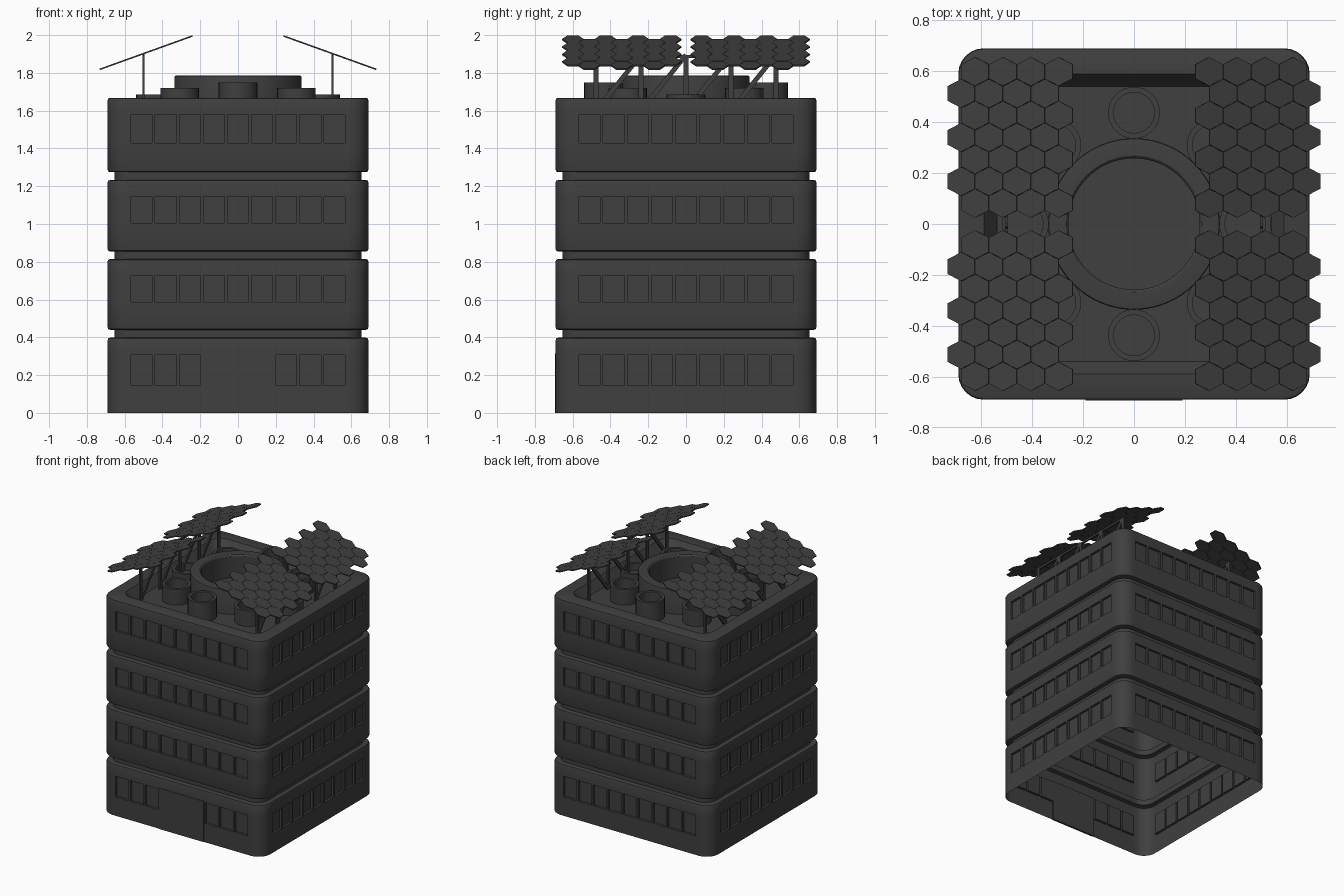
import bpy, bmesh, math
from mathutils import Vector

if "Cube" in bpy.data.objects:
    bpy.data.objects.remove(bpy.data.objects["Cube"])

H = 0.69            # half width of the tower
ROOF = 1.60         # sunken roof deck height

# Dark charcoal finish for every part
dark = bpy.data.materials.new("charcoal")
dark.diffuse_color = (0.05, 0.05, 0.05, 1)
dark.use_nodes = True
dark.node_tree.nodes["Principled BSDF"].inputs["Base Color"].default_value = dark.diffuse_color


def finish(bm, name, smooth=True):
    bmesh.ops.recalc_face_normals(bm, faces=bm.faces)
    me = bpy.data.meshes.new(name)
    bm.to_mesh(me)
    bm.free()
    me.materials.append(dark)
    ob = bpy.data.objects.new(name, me)
    bpy.context.collection.objects.link(ob)
    if smooth:
        bpy.ops.object.select_all(action='DESELECT')
        ob.select_set(True)
        bpy.context.view_layer.objects.active = ob
        bpy.ops.object.shade_smooth_by_angle(angle=math.radians(30))
    return ob


def add_bar(bm, a, b, wx, w):
    """Flat bar from a to b lying in a y-z plane: wx thick in x, w wide."""
    a, b = Vector(a), Vector(b)
    side = Vector((1, 0, 0)).cross((b - a).normalized()) * w / 2
    ex = Vector((wx / 2, 0, 0))
    rings = [[bm.verts.new(p + o) for o in (ex + side, ex - side, -ex - side, -ex + side)]
             for p in (a, b)]
    bm.faces.new(rings[0])
    bm.faces.new(rings[1])
    for i in range(4):
        j = (i + 1) % 4
        bm.faces.new((rings[0][i], rings[0][j], rings[1][j], rings[1][i]))


def lathe(name, profile, loc, n=48):
    """Revolve (radius, z) points and cap the last ring."""
    bm = bmesh.new()
    rings = [[bm.verts.new((loc[0] + r * math.cos(2 * math.pi * k / n),
                            loc[1] + r * math.sin(2 * math.pi * k / n), z))
              for k in range(n)] for r, z in profile]
    for lo, hi in zip(rings, rings[1:]):
        for k in range(n):
            j = (k + 1) % n
            bm.faces.new((lo[k], lo[j], hi[j], hi[k]))
    bm.faces.new(rings[-1])
    return finish(bm, name)


# Tower outline: each side carries the window edges, then a rounded corner
PITCH, WIN, RAD, ARC = 0.1275, 0.112, 0.1, 6
outline, window_at = [], {}
for side in range(4):
    c, s = [(1, 0), (0, 1), (-1, 0), (0, -1)][side]
    local = []
    for i in range(9):
        x = (i - 4) * PITCH
        window_at[len(outline) + len(local)] = (side, i)
        local += [(x - WIN / 2, -H), (x + WIN / 2, -H)]
    for k in range(ARC + 1):
        t = -math.pi / 2 + k * math.pi / 2 / ARC
        local.append((H - RAD + RAD * math.cos(t), -H + RAD + RAD * math.sin(t)))
    outline += [(x * c - y * s, x * s + y * c) for x, y in local]

# Levels: (half width, z, is this the sill of a window row)
floors = [(0.0, 0.398, 0.146, 0.306), (0.44, 0.814, 0.586, 0.728),
          (0.855, 1.233, 1.006, 1.146), (1.274, 1.668, 1.430, 1.580)]
B, NECK = 0.012, 0.655
levels = []
for f, (z0, z1, w0, w1) in enumerate(floors):
    if f:
        levels += [(NECK, z0, 0), (H - B, z0, 0), (H - 0.003, z0 + 0.004, 0)]
    levels += [(H, z0 + (B if f else 0), 0), (H, w0, 1), (H, w1, 0), (H, z1 - B, 0),
               (H - 0.003, z1 - 0.004, 0), (H - B, z1, 0)]
    if f < 3:
        levels.append((NECK, z1, 0))
levels += [(0.59, 1.668, 0), (0.54, ROOF, 0)]

# Tower shell, open at the bottom, with recessed windows
bm = bmesh.new()
rings = [[bm.verts.new((x * h / H, y * h / H, z)) for x, y in outline] for h, z, _ in levels]
panes = []
n = len(outline)
for li in range(len(levels) - 1):
    for k in range(n):
        j = (k + 1) % n
        face = bm.faces.new((rings[li][k], rings[li][j], rings[li + 1][j], rings[li + 1][k]))
        if levels[li][2] and k in window_at:
            side, i = window_at[k]
            if not (levels[li][1] < 0.4 and side == 0 and 3 <= i <= 5):
                panes.append(face)
bm.faces.new(rings[-1])
bm.normal_update()
out = bmesh.ops.extrude_discrete_faces(bm, faces=panes)
for face in out['faces']:
    shift = face.normal * -0.018
    for v in face.verts:
        v.co += shift
finish(bm, "tower_shell")

# Entrance door slab
bm = bmesh.new()
add_bar(bm, (0, -0.686, 0), (0, -0.686, 0.315), 0.38, 0.016)
finish(bm, "entrance_door", False)

# Big central roof ring and the eight vents around it
lathe("roof_ring", [(0.337, ROOF), (0.337, 1.776), (0.334, 1.784), (0.325, 1.786), (0.268, 1.786),
                    (0.263, 1.783), (0.258, 1.775), (0.258, ROOF + 0.01)], (0, 0), 64)
for k in range(8):
    a = k * math.pi / 4
    top = 1.72 if k % 2 else (1.685 if k % 4 == 0 else 1.75)
    lathe("roof_vent", [(0.102, ROOF), (0.102, top), (0.08, top), (0.08, ROOF + 0.03)],
          (0.437 * math.cos(a), 0.437 * math.sin(a)), 32)

# Truss stands for the solar panels
TOP = 1.895
for s in (-1, 1):
    x = 0.5 * s
    ys = [-0.476, -0.238, 0, 0.238, 0.476]
    bm = bmesh.new()
    for y in ys:
        add_bar(bm, (x, y, ROOF), (x, y, TOP), 0.012, 0.025)
    for y0, y1 in zip(ys, ys[1:]):
        add_bar(bm, (x, y0, ROOF), (x, y1, TOP), 0.012, 0.025)
    add_bar(bm, (x, ys[0], TOP - 0.008), (x, ys[-1], TOP - 0.008), 0.012, 0.014)
    finish(bm, "panel_stand", False)

# Four tilted solar panels made of hexagonal cells
W, R, TILT = 0.1163, 0.0575, math.radians(19.8)
for s in (-1, 1):
    u = Vector((-s * math.cos(TILT), 0, math.sin(TILT)))
    nrm = Vector((s * math.sin(TILT), 0, math.cos(TILT)))
    for t in (-1, 1):
        centre = Vector((0.4865 * s, 0.34 * t, 1.907))
        bm = bmesh.new()
        for row in range(7):
            for col in range(4):
                cu = (col - 1.5) * W + (W / 4 if row % 2 == 0 else -W / 4)
                cy = (row - 3) * 1.5 * R
                lo, hi = [], []
                for k in range(6):
                    a = math.radians(30 + 60 * k)
                    p = centre + u * (cu + 0.985 * W / math.sqrt(3) * math.cos(a))
                    p.y += cy + 0.985 * R * math.sin(a)
                    lo.append(bm.verts.new(p - nrm * 0.004))
                    hi.append(bm.verts.new(p + nrm * 0.004))
                bm.faces.new(lo)
                bm.faces.new(hi)
                for k in range(6):
                    j = (k + 1) % 6
                    bm.faces.new((lo[k], lo[j], hi[j], hi[k]))
        finish(bm, "solar_panel", False)
